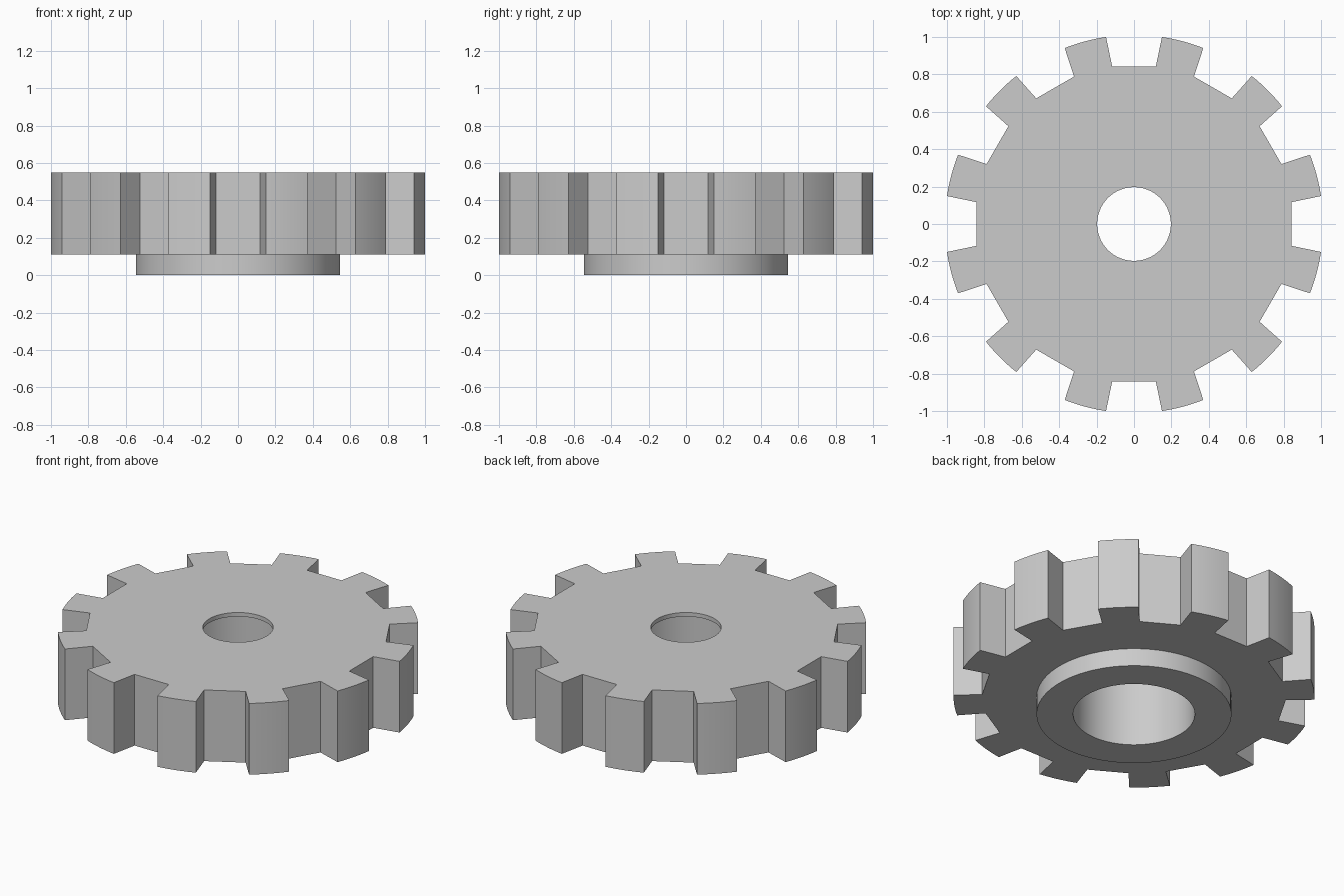
import bpy
import bmesh
from math import radians, sin, cos

TEETH = 12
TIP_R, ROOT_R = 1.011, 0.851
TIP_HALF, ROOT_HALF = radians(6.5), radians(7.1)
TOP, GEAR_BASE = 0.55, 0.11
HUB_R, BORE_R, RECESS_R = 0.546, 0.197, 0.341
LIP = 0.025          # thin web left around the bore at the top
ARC_STEPS = 8

cube = bpy.data.objects.get("Cube")
if cube:
    bpy.data.objects.remove(cube, do_unlink=True)

steel = bpy.data.materials.new("grey_steel")
steel.use_nodes = True
grey = (0.6, 0.6, 0.6, 1)
steel.diffuse_color = grey
steel.node_tree.nodes["Principled BSDF"].inputs["Base Color"].default_value = grey


def prism(name, outline, z0, z1):
    """Extrude a closed 2D outline from z0 to z1."""
    bm = bmesh.new()
    face = bm.faces.new([bm.verts.new((x, y, z0)) for x, y in outline])
    result = bmesh.ops.extrude_face_region(bm, geom=[face])
    top = [v for v in result["geom"] if isinstance(v, bmesh.types.BMVert)]
    bmesh.ops.translate(bm, verts=top, vec=(0, 0, z1 - z0))
    bmesh.ops.recalc_face_normals(bm, faces=bm.faces)
    mesh = bpy.data.meshes.new(name)
    bm.to_mesh(mesh)
    bm.free()
    mesh.materials.append(steel)
    obj = bpy.data.objects.new(name, mesh)
    bpy.context.collection.objects.link(obj)
    return obj


def polar(r, a):
    return r * cos(a), r * sin(a)


def circle(r, n=96):
    return [polar(r, radians(360 * i / n)) for i in range(n)]


def combine(target, tool, operation):
    """Apply a boolean and discard the tool object."""
    tool.hide_render = True
    mod = target.modifiers.new(operation, "BOOLEAN")
    mod.operation, mod.object, mod.solver = operation, tool, "EXACT"
    bpy.context.view_layer.objects.active = target
    bpy.ops.object.modifier_apply(modifier=mod.name)
    bpy.data.objects.remove(tool, do_unlink=True)


# Toothed outline: curved tips, straight flanks and flat roots
outline = []
for i in range(TEETH):
    mid = radians(360 / TEETH * (i + 0.5))
    pitch = radians(180 / TEETH)
    outline.append(polar(ROOT_R, mid - pitch + (pitch - ROOT_HALF)))
    for s in range(ARC_STEPS + 1):
        outline.append(polar(TIP_R, mid + TIP_HALF * (2 * s / ARC_STEPS - 1)))
    outline.append(polar(ROOT_R, mid + ROOT_HALF))

gear = prism("gear_body", outline, GEAR_BASE, TOP)

# Hub boss underneath, wide recess from below, narrow bore through the top
combine(gear, prism("hub_boss", circle(HUB_R), 0, 0.3), "UNION")
combine(gear, prism("recess_cutter", circle(RECESS_R), -0.2, TOP - LIP), "DIFFERENCE")
combine(gear, prism("bore_cutter", circle(BORE_R), 0.3, TOP + 0.2), "DIFFERENCE")

bpy.ops.object.select_all(action="DESELECT")
gear.select_set(True)
bpy.context.view_layer.objects.active = gear
bpy.ops.object.shade_smooth_by_angle(angle=radians(30))
